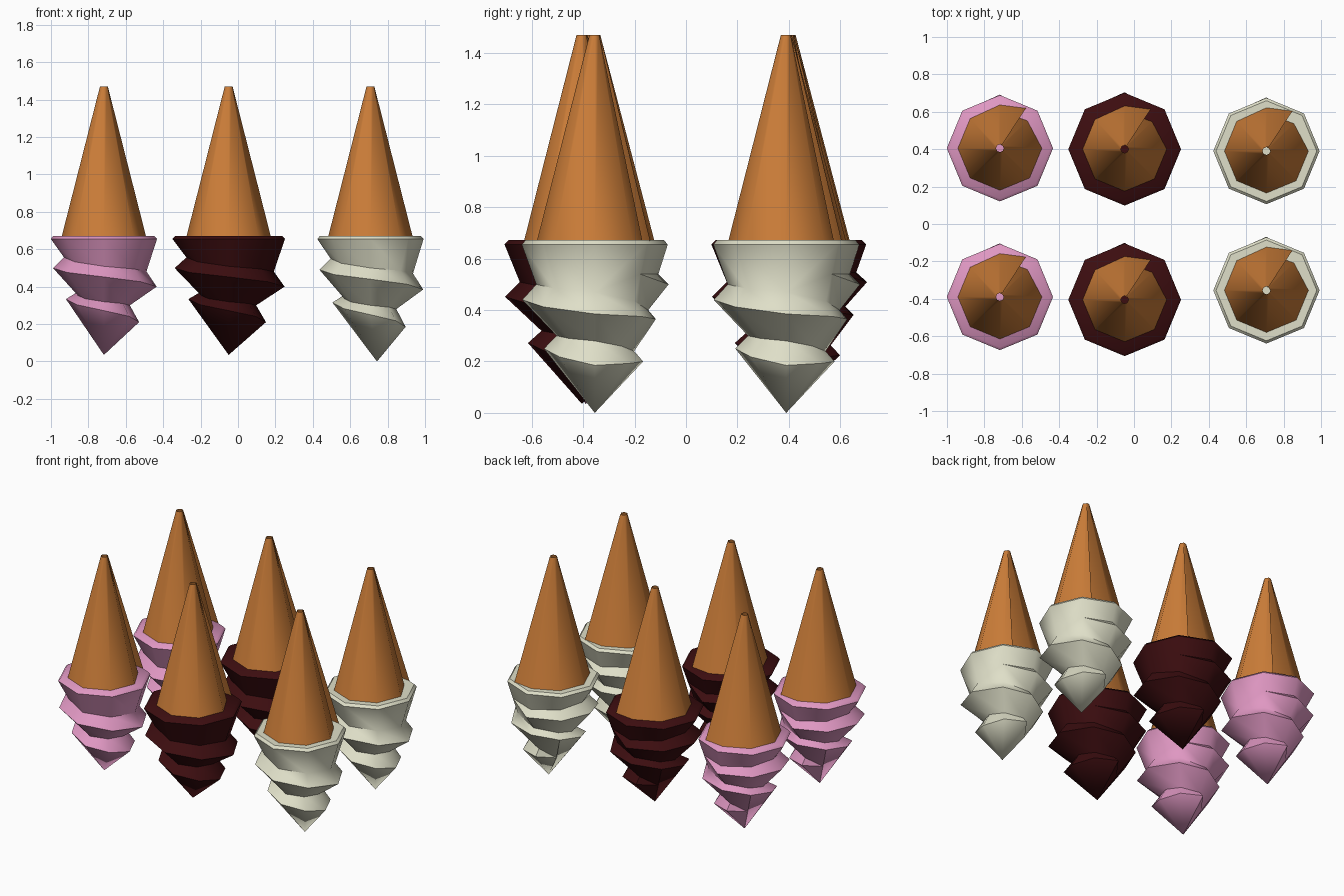
import bpy, bmesh, math
from mathutils import Vector

if "Cube" in bpy.data.objects:
    bpy.data.objects.remove(bpy.data.objects["Cube"])


def material(name, rgb):
    m = bpy.data.materials.new(name)
    m.diffuse_color = (*rgb, 1)
    m.use_nodes = True
    m.node_tree.nodes["Principled BSDF"].inputs["Base Color"].default_value = m.diffuse_color
    return m


WAFER = material("wafer orange", (0.60, 0.205, 0.04))
PINK = material("strawberry pink", (0.74, 0.31, 0.54))
BROWN = material("chocolate brown", (0.045, 0.004, 0.005))
CREAM = material("vanilla cream", (0.74, 0.74, 0.58))


def finish(bm, name, mat, loc, angle):
    bmesh.ops.recalc_face_normals(bm, faces=bm.faces)
    me = bpy.data.meshes.new(name)
    bm.to_mesh(me)
    bm.free()
    me.materials.append(mat)
    ob = bpy.data.objects.new(name, me)
    ob.location = loc
    bpy.context.collection.objects.link(ob)
    bpy.ops.object.select_all(action='DESELECT')
    ob.select_set(True)
    bpy.context.view_layer.objects.active = ob
    bpy.ops.object.shade_smooth_by_angle(angle=math.radians(angle))


def polar(deg, r, z):
    a = math.radians(deg)
    return Vector((r * math.cos(a), r * math.sin(a), z))


# Helix control values (radius, height) at odd eighth-turn steps 1, 3 .. 17
RIDGE = [(.29, .50), (.275, .49), (.285, .44), (.285, .385), (.24, .365),
         (.205, .315), (.20, .25), (.19, .185), (.19, .20)]
GROOVE = [(.25, .54), (.215, .55), (.23, .50), (.23, .47), (.21, .40),
          (.14, .335), (.15, .30), (.14, .28), (.155, .24)]
LAST = 18


def sample(table, k):
    f = (k - 1) / 2
    i = min(max(int(f), 0), len(table) - 2)
    t = f - i
    return [a + (b - a) * t for a, b in zip(table[i], table[i + 1])]


# Soft-serve swirl: flat rim on top, helical ridge winding down to a tip
def swirl(name, mat, loc, wide, tip_z, tip_x):
    bm = bmesh.new()
    top = 0.67

    def put(deg, r, z):
        p = polar(deg, r * wide, top - (top - z) * (top - tip_z) / top)
        return bm.verts.new(p)

    ang = lambda k: 45 + 45 * k
    cap = [put(ang(j), .272, .672) for j in range(8)]
    rim = [put(ang(j), .287, .655) for j in range(8)]
    groove, ridge = [], []
    for k in range(LAST + 1):
        g, r = sample(GROOVE, k), sample(RIDGE, k)
        if k == 0:          # ridge fades in under the rim
            v = put(ang(k), .253, .54)
            groove.append(v)
            ridge.append(v)
        elif k == LAST:     # ridge fades out near the tip
            v = put(ang(k), .11, .17)
            groove.append(v)
            ridge.append(v)
        else:
            groove.append(put(ang(k), *g))
            ridge.append(put(ang(k), *r))
    tip = bm.verts.new((tip_x, 0, tip_z))

    def face(*vs):
        u = list(dict.fromkeys(vs))
        if len(u) > 2:
            bm.faces.new(u)

    face(*cap)
    for j in range(8):
        n = (j + 1) % 8
        face(cap[j], cap[n], rim[n], rim[j])
        if j < 7:
            face(rim[j], rim[n], groove[j + 1], groove[j])
        else:
            face(rim[7], rim[0], groove[0], groove[8], groove[7])
    for k in range(LAST):
        face(groove[k], groove[k + 1], ridge[k + 1], ridge[k])
        if k + 9 <= LAST:
            face(ridge[k], ridge[k + 1], groove[k + 9], groove[k + 8])
        else:
            face(ridge[k], ridge[k + 1], tip)
    face(ridge[LAST - 8], ridge[LAST], tip)
    finish(bm, name, mat, loc, 50)


# Rolled wafer cone: open spiral sheet with an overlapping seam at the back
def cone(name, loc):
    bm = bmesh.new()
    prof = [(57, .255), (90, .232)] + [(a, .225) for a in range(135, 361, 45)]
    prof += [(405, .208), (437, .19)]
    low, mid, high = .65, .67, 1.47
    s = .021 / .225
    rows = []
    for z in (low, high):
        f = 1 + (s - 1) * (z - mid) / (high - mid)
        rows.append([bm.verts.new(polar(a, r * f, z)) for a, r in prof])
    for i in range(len(prof) - 1):
        bm.faces.new((rows[0][i], rows[0][i + 1], rows[1][i + 1], rows[1][i]))
    finish(bm, name, WAFER, loc, 50)


# Three flavours, each in a front and a back row
flavours = [
    ("strawberry", PINK, -.717, (-.39, .405), .99, .035, 0),
    ("chocolate", BROWN, -.05, (-.405, .40), 1.05, .035, 0),
    ("vanilla", CREAM, .708, (-.355, .39), .99, 0, .035),
]
for label, mat, x, ys, wide, tip_z, tip_x in flavours:
    for row, y in zip(("front", "back"), ys):
        swirl(f"{label}_swirl_{row}", mat, (x, y, 0), wide, tip_z, tip_x)
        cone(f"{label}_cone_{row}", (x, y, 0))
